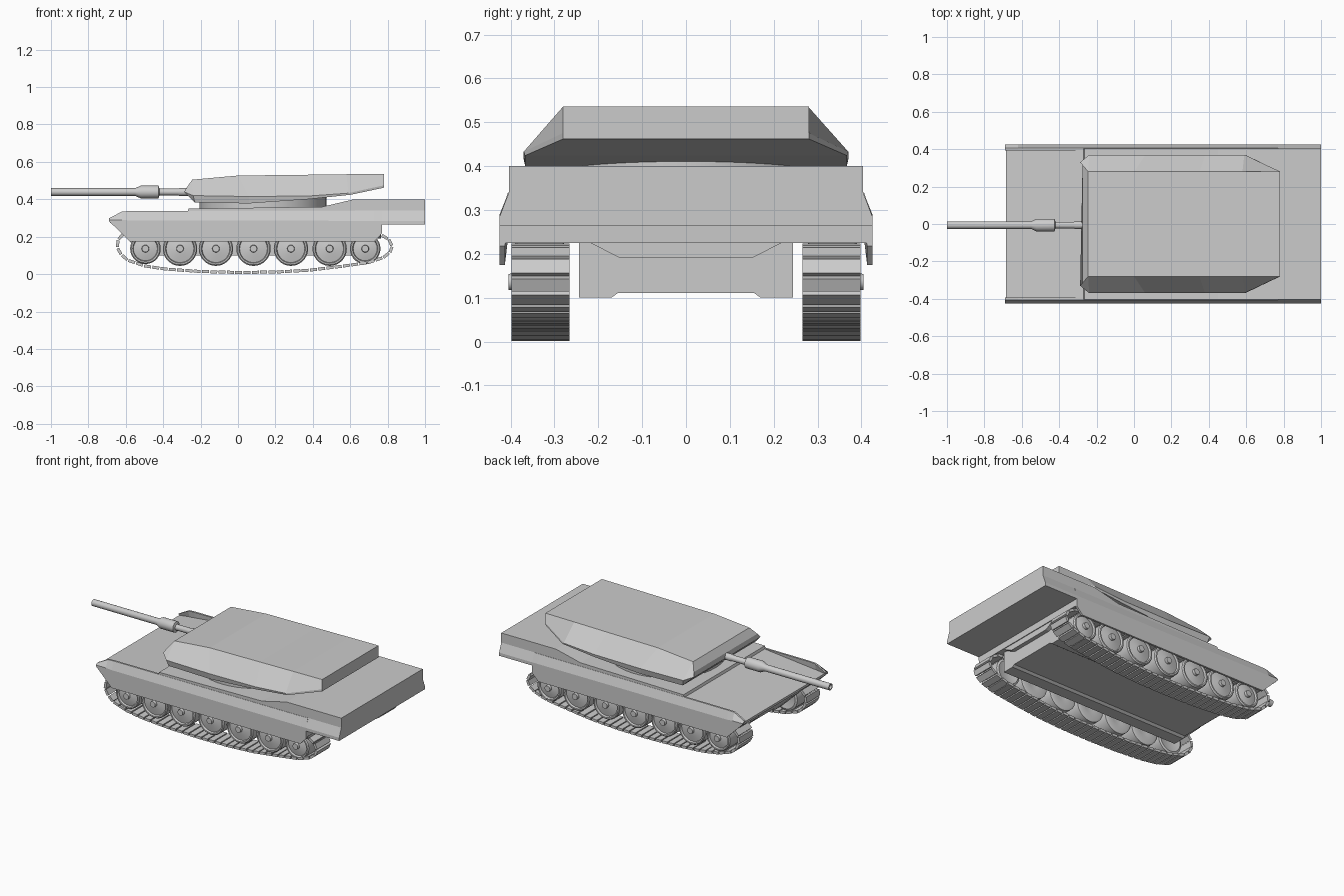
import bpy, bmesh, math
from mathutils import Vector

if "Cube" in bpy.data.objects:
    bpy.data.objects.remove(bpy.data.objects["Cube"])


def finish(name, bm, smooth=False):
    bmesh.ops.remove_doubles(bm, verts=bm.verts, dist=1e-5)
    bmesh.ops.recalc_face_normals(bm, faces=bm.faces)
    me = bpy.data.meshes.new(name)
    bm.to_mesh(me)
    bm.free()
    ob = bpy.data.objects.new(name, me)
    bpy.context.collection.objects.link(ob)
    if smooth:
        bpy.context.view_layer.objects.active = ob
        bpy.ops.object.select_all(action='DESELECT')
        ob.select_set(True)
        bpy.ops.object.shade_smooth_by_angle(angle=math.radians(35))
    return ob


def loft(name, sections, smooth=False):
    """Skin a list of closed sections (equal point counts) and cap the ends."""
    bm = bmesh.new()
    rings = [[bm.verts.new(p) for p in s] for s in sections]
    n = len(rings[0])
    for a, b in zip(rings, rings[1:]):
        for i in range(n):
            j = (i + 1) % n
            bm.faces.new((a[i], a[j], b[j], b[i]))
    bm.faces.new(rings[0][::-1])
    bm.faces.new(rings[-1])
    return finish(name, bm, smooth)


def lathe(name, profile, axis, origin, n, smooth=True):
    """Turned part: profile of (radius, distance along axis x or y)."""
    secs = []
    for r, d in profile:
        ring = []
        for i in range(n):
            a = 2 * math.pi * i / n
            u, v = r * math.cos(a), r * math.sin(a)
            p = Vector((d, u, v)) if axis == 'x' else Vector((u, d, v))
            ring.append(p + Vector(origin))
        secs.append(ring)
    return loft(name, secs, smooth)


def mirrored(half):
    return half + [(x, -y, z) for x, y, z in reversed(half)]


# Upper hull: (x, half width, bottom z, top z)
def hull_section(x, w, zb, zt):
    zm = min(.285, zt - .006)
    zs = min(.34, zt - .003)
    return mirrored([(x, w, zb), (x, w, zm), (x, .404, zs), (x, .404, zt)])


loft("upper_hull", [hull_section(*s) for s in (
    (-.685, .412, .276, .29), (-.61, .412, .225, .297), (-.27, .412, .225, .334),
    (-.265, .412, .225, .35), (.45, .412, .225, .36), (.62, .412, .225, .40),
    (.75, .412, .225, .40))])
loft("rear_overhang", [hull_section(*s) for s in (
    (.73, .425, .225, .40), (.77, .425, .225, .40),
    (.771, .425, .265, .40), (1.0, .425, .265, .40))])

# Lower tub with a shallow belly recess
loft("lower_tub", [mirrored([(x, .244, .23), (x, .244, zb), (x, .17, zb),
                             (x, .155, zb + .011)])
                   for x, zb in ((-.62, .215), (-.50, .10), (.74, .10))])
loft("rear_sill", [mirrored([(.70, .22, .226), (.70, .15, .19)]),
                   mirrored([(.765, .22, .226), (.765, .15, .19)])])

# Thin side skirts: (x, bottom z, fold z, top z)
for side, s in (("left", 1), ("right", -1)):
    loft(side + "_skirt", [
        [(x, s * .425, zb), (x, s * .425, zm), (x, s * .406, zt),
         (x, s * .394, zt), (x, s * .413, zb)]
        for x, zb, zm, zt in ((-.69, .284, .29, .298), (-.62, .215, .29, .335),
                              (-.58, .175, .287, .337), (.73, .175, .285, .339),
                              (.77, .218, .285, .34))])

# Turret ring
ring = lathe("turret_ring", [(.34, 0), (.34, 1)], 'x', (0, 0, 0), 48)
for v in ring.data.vertices:
    x, y, z = v.co
    v.co = (.133 + z, y, .34 + .075 * x)
ring.data.flip_normals()

# Turret: (top point, side point, bottom point) for each section
turret = [
    ((-.275, .315, .461), (-.288, .33, .44), (-.275, .333, .427)),
    ((-.245, .28, .505), (-.24, .37, .42), (-.23, .36, .383)),
    ((0, .28, .527), (.06, .37, .415), (.06, .362, .378)),
    ((.35, .28, .531), (.38, .37, .418), (.38, .367, .401)),
    ((.58, .28, .534), (.59, .37, .433), (.60, .367, .424)),
    ((.78, .28, .536), (.78, .281, .475), (.78, .28, .462))]
loft("turret", [mirrored(list(s)) for s in turret])

# Gun barrel with sleeve and mount
lathe("gun_barrel", [(.014, -.985), (.014, -1), (.0205, -1), (.0205, -.55),
                     (.034, -.52), (.034, -.425), (.018, -.42), (.018, -.32),
                     (.021, -.315), (.021, -.24)], 'x', (0, -.006, .439), 20)

# Road wheels, with dished face and hub cap
wheel_x = (-.495, -.31, -.118, .083, .283, .49, .68)
for side, s in (("left", 1), ("right", -1)):
    for i, x in enumerate(wheel_x):
        r = .082 if i in (0, 6) else .092
        lathe(f"{side}_wheel_{i + 1}",
              [(.03, s * .285), (r - .012, s * .275), (r, s * .28), (r, s * .385),
               (r - .006, s * .392), (r - .014, s * .392), (r - .018, s * .38),
               (.035, s * .388), (.02, s * .39), (.018, s * .405)],
              'y', (x, 0, .136), 28)

# Track links, evenly spaced along a closed path
path = [Vector((x, 0, z)) for x, z in (
    (-.61, .216), (-.638, .19), (-.648, .15), (-.632, .112), (-.59, .074),
    (-.50, .044), (-.39, .027), (-.2, .014), (0, .009), (.2, .011), (.38, .021),
    (.54, .04), (.70, .062), (.78, .09), (.828, .13), (.815, .18), (.755, .216))]
cum = [0]
for a, b in zip(path, path[1:] + path[:1]):
    cum.append(cum[-1] + (b - a).length)


def along(d):
    d %= cum[-1]
    k = max(i for i in range(len(path)) if cum[i] <= d)
    return path[k].lerp(path[(k + 1) % len(path)], (d - cum[k]) / (cum[k + 1] - cum[k]))


count = 70
pitch = cum[-1] / count
for side, s in (("left", 1), ("right", -1)):
    bm = bmesh.new()
    for i in range(count):
        a, b = along((i + .08) * pitch), along((i + .92) * pitch)
        t = (b - a).normalized()
        nrm = Vector((t.z, 0, -t.x)) * .008
        vs = [bm.verts.new(p + k * nrm + Vector((0, s * y, 0)))
              for y in (.266, .398) for p, k in ((a, -1), (b, -1), (b, 1), (a, 1))]
        for f in ((0, 1, 2, 3), (7, 6, 5, 4), (0, 4, 5, 1),
                  (1, 5, 6, 2), (2, 6, 7, 3), (3, 7, 4, 0)):
            bm.faces.new([vs[j] for j in f])
    finish(side + "_track", bm)
